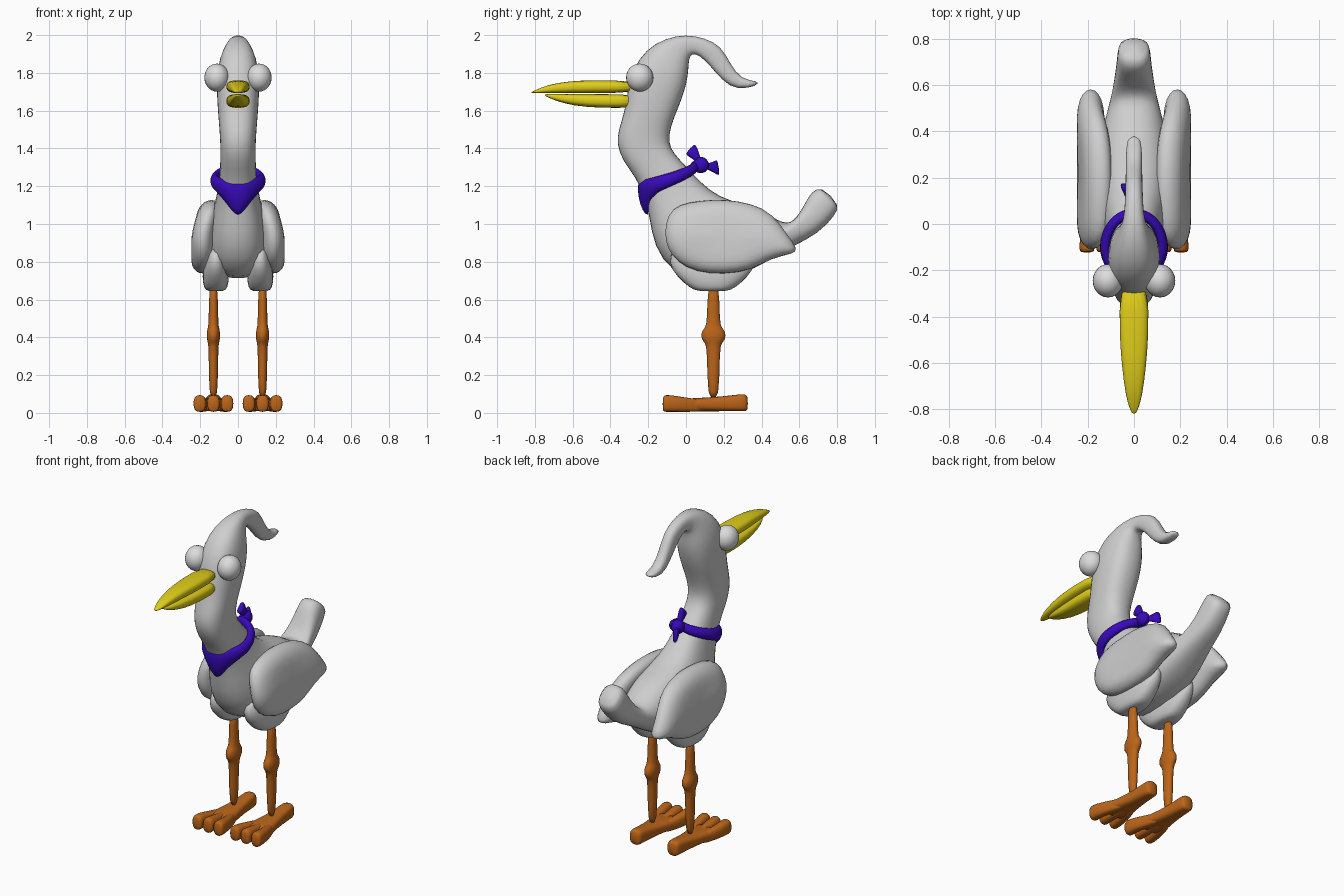
import bpy, bmesh, math
from mathutils import Vector


def material(name, rgb):
    m = bpy.data.materials.new(name)
    m.diffuse_color = (*rgb, 1)
    return m


WHITE = material("feather_white", (0.62, 0.62, 0.62))
EYE = material("eye_white", (0.72, 0.72, 0.72))
YELLOW = material("beak_yellow", (0.74, 0.61, 0.01))
ORANGE = material("leg_orange", (0.50, 0.13, 0.01))
PURPLE = material("scarf_purple", (0.04, 0.003, 0.50))


def finish(name, bm, mat, levels=1):
    bmesh.ops.recalc_face_normals(bm, faces=bm.faces)
    mesh = bpy.data.meshes.new(name)
    bm.to_mesh(mesh)
    bm.free()
    for p in mesh.polygons:
        p.use_smooth = True
    mesh.materials.append(mat)
    ob = bpy.data.objects.new(name, mesh)
    bpy.context.collection.objects.link(ob)
    if levels:
        sub = ob.modifiers.new("smooth", 'SUBSURF')
        sub.levels = sub.render_levels = levels
    return ob


def loft(name, rings, mat, closed=False, levels=1):
    """Skin a list of point rings; capped at both ends unless closed."""
    bm = bmesh.new()
    vs = [[bm.verts.new(p) for p in r] for r in rings]
    n = len(vs[0])
    pairs = list(zip(vs, vs[1:])) + ([(vs[-1], vs[0])] if closed else [])
    for a, b in pairs:
        for i in range(n):
            j = (i + 1) % n
            bm.faces.new((a[i], a[j], b[j], b[i]))
    if not closed:
        bm.faces.new(vs[0])
        bm.faces.new(vs[-1])
    return finish(name, bm, mat, levels)


def ring(c, u, v, power=2.5, n=16):
    """Superellipse around c with half axes u and v."""
    c, u, v = Vector(c), Vector(u), Vector(v)
    pts = []
    for i in range(n):
        t = 2 * math.pi * (i + 0.5) / n
        cs, sn = math.cos(t), math.sin(t)
        k = 2 / power
        pts.append(c + u * math.copysign(abs(cs) ** k, cs) + v * math.copysign(abs(sn) ** k, sn))
    return pts


def span(y1, z1, y2, z2, w, x=0, power=2.5):
    """Ring spanning two side-profile points with half width w."""
    a, b = Vector((x, y1, z1)), Vector((x, y2, z2))
    return ring((a + b) / 2, (a - b) / 2, (w, 0, 0), power)


def flat(x, y, z, rx, ry, power=2.5):
    return ring((x, y, z), (rx, 0, 0), (0, ry, 0), power)


def ball(name, loc, radii, mat):
    bm = bmesh.new()
    bmesh.ops.create_uvsphere(bm, u_segments=24, v_segments=14, radius=1)
    for v in bm.verts:
        v.co = Vector(loc) + Vector([a * b for a, b in zip(v.co, radii)])
    return finish(name, bm, mat, 0)


# Body: one skin from crest tip over the head, down the neck, to the tail
body = [
    (0.385, 1.757, 0.385, 1.735, .032), (0.29, 1.765, 0.27, 1.705, .036),
    (0.235, 1.85, 0.19, 1.76, .036), (0.185, 1.945, 0.125, 1.84, .038),
    (0.10, 1.985, 0.075, 1.89, .04), (0.0, 2.005, 0.03, 1.905, .045),
    (-0.11, 1.985, 0.015, 1.87, .07), (-0.215, 1.925, 0.015, 1.81, .10),
    (-0.285, 1.82, 0.005, 1.74, .114), (-0.31, 1.72, -0.02, 1.66, .114),
    (-0.325, 1.6, -0.05, 1.59, .108), (-0.36, 1.5, -0.08, 1.51, .10),
    (-0.37, 1.42, -0.092, 1.43, .095), (-0.335, 1.33, -0.06, 1.37, .095),
    (-0.27, 1.25, 0.0, 1.31, .097), (-0.22, 1.14, 0.08, 1.22, .107),
    (-0.195, 1.03, 0.18, 1.14, .13), (-0.175, 0.88, 0.32, 1.105, .16),
    (-0.08, 0.74, 0.42, 1.07, .17), (0.06, 0.70, 0.49, 1.02, .16),
    (0.28, 0.72, 0.54, 1.005, .13), (0.44, 0.805, 0.57, 1.02, .11),
    (0.57, 0.885, 0.60, 1.055, .092), (0.70, 0.945, 0.635, 1.12, .08),
    (0.795, 1.05, 0.665, 1.175, .072), (0.815, 1.10, 0.72, 1.20, .068)]
loft("body", [span(*s) for s in body], WHITE)

# Beak halves
upper = [(-.24, 1.76, .068), (-.5, 1.762, .063), (-.62, 1.757, .052),
         (-.73, 1.738, .038), (-.79, 1.712, .022), (-.82, 1.698, .008)]
lower = [(-.24, 1.613, .067), (-.45, 1.613, .063), (-.6, 1.625, .05),
         (-.7, 1.655, .032), (-.75, 1.68, .01)]
loft("upper_beak", [span(y, z, y, 1.693, w, power=2.8) for y, z, w in upper], YELLOW)
loft("lower_beak", [span(y, z, y, 1.688, w, power=2.8) for y, z, w in lower], YELLOW)

# Wing side profile (y, z)
wing = [(-.115, .95), (-.10, 1.05), (-.04, 1.105), (.08, 1.125), (.2, 1.132), (.35, 1.11),
        (.46, 1.055), (.54, .94), (.595, .865), (.57, .842), (.45, .82), (.35, .755),
        (.2, .732), (.05, .745), (-.05, .80), (-.10, .87)]
wing_layers = [(-.062, .55), (-.058, .8), (-.035, .96), (0, 1.015), (.035, .96), (.058, .8), (.062, .55)]


def wing_ring(side, dx, s):
    pts = []
    for y, z in wing:
        y, z = 0.22 + (y - 0.22) * s, 0.93 + (z - 0.93) * s
        pts.append((side * (0.187 + dx - 0.27 * max(0, z - 0.95)), y, z))
    return pts


for side, tag in ((-1, "left"), (1, "right")):
    loft(f"{tag}_wing", [wing_ring(side, *l) for l in wing_layers], WHITE)
    ball(f"{tag}_eye", (side * .112, -.245, 1.775), (.066, .072, .074), EYE)
    x = side * 0.13

    # Thigh lobe
    loft(f"{tag}_thigh", [flat(side * .118, .14, z, rx, ry) for z, rx, ry in (
        (.643, .045, .08), (.66, .064, .12), (.72, .073, .19), (.79, .066, .24), (.9, .04, .22))], WHITE)

    # Leg with a round knee
    loft(f"{tag}_leg", [flat(x, .145, z, rx, ry, 2) for z, rx, ry in (
        (.05, .025, .033), (.34, .025, .033), (.37, .030, .045), (.39, .036, .066),
        (.43, .036, .066), (.45, .030, .045), (.48, .025, .033), (.70, .025, .033))], ORANGE)

    # Foot: heel widening forwards into three toes
    loft(f"{tag}_foot", [span(y, .008, y, top, w, x, 3) for y, top, w in (
        (.328, .092, .032), (.31, .103, .042), (.24, .093, .044), (.14, .083, .055),
        (.02, .078, .082), (-.03, .072, .088))], ORANGE)
    for k in (-1, 0, 1):
        loft(f"{tag}_toe", [span(y, .005, y, top, w, x + k * dx, 2.6) for y, top, w, dx in (
            (.12, .07, .02, .03), (.0, .08, .03, .062), (-.07, .094, .033, .072),
            (-.11, .096, .034, .073), (-.124, .088, .028, .073))], ORANGE)

# Neck scarf: padded band dropping to a point at the front
edges = [(0, 1.04, 1.235), (.25, 1.06, 1.235), (.6, 1.12, 1.24), (1.05, 1.165, 1.25),
         (1.6, 1.19, 1.27), (2.4, 1.24, 1.305), (math.pi, 1.275, 1.335)]


def scarf_ring(a):
    t = abs(a)
    for (a0, b0, t0), (a1, b1, t1) in zip(edges, edges[1:]):
        if t <= a1 + 1e-6:
            f = (t - a0) / (a1 - a0)
            lo, hi = b0 + (b1 - b0) * f, t0 + (t1 - t0) * f
            break
    front = max(0, math.cos(a))
    out = Vector((math.sin(a), -math.cos(a), 0))
    pts = []
    for k, r in ((0, -.02), (0, .008), (.3, .026), (.7, .026), (1, .008), (1, -.02)):
        p = Vector((.122 * math.sin(a), -.1 - .143 * math.cos(a), lo + (hi - lo) * k)) + out * r
        p.y += .035 * (1 - k) * front
        pts.append(p)
    return pts


loft("scarf_band", [scarf_ring(-math.pi + 2 * math.pi * i / 32) for i in range(32)], PURPLE, closed=True)
ball("scarf_knot", (0, .078, 1.312), (.036, .043, .043), PURPLE)


# Flared scarf ends
def scarf_end(name, stations):
    loft(name, [span(*s) for s in stations], PURPLE)


scarf_end("scarf_end_upper", [(.055, 1.325, .085, 1.335, .015), (.035, 1.345, .072, 1.365, .017),
                              (.0, 1.365, .06, 1.405, .02), (.0, 1.375, .045, 1.43, .012)])
scarf_end("scarf_end_rear", [(.09, 1.325, .09, 1.295, .015, -.01), (.125, 1.32, .125, 1.285, .017, -.025),
                             (.16, 1.34, .165, 1.26, .02, -.04), (.168, 1.335, .18, 1.255, .012, -.045)])
